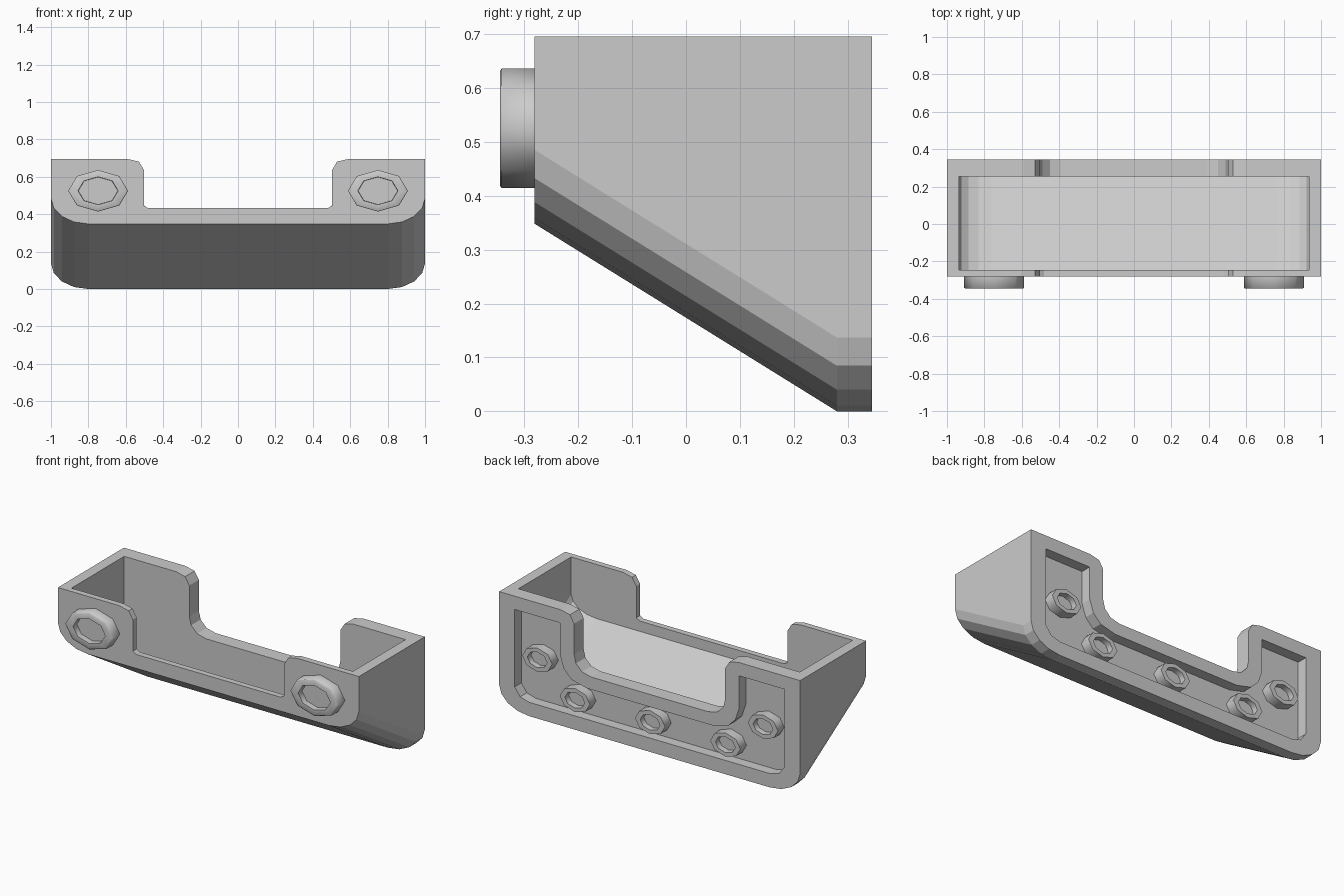
import bpy, bmesh, math

old = bpy.data.objects.get("Cube")
if old:
    bpy.data.objects.remove(old, do_unlink=True)

grey = bpy.data.materials.new("plain_grey")
grey.use_nodes = True
grey.diffuse_color = (0.6, 0.6, 0.6, 1)
grey.node_tree.nodes["Principled BSDF"].inputs["Base Color"].default_value = (0.6, 0.6, 0.6, 1)


def finish(name, bm):
    bmesh.ops.recalc_face_normals(bm, faces=bm.faces[:])
    mesh = bpy.data.meshes.new(name)
    bm.to_mesh(mesh)
    bm.free()
    mesh.materials.append(grey)
    obj = bpy.data.objects.new(name, mesh)
    bpy.context.collection.objects.link(obj)
    return obj


def mirrored(half):
    """Close a right-hand outline (bottom to top) with its mirror image."""
    return half + [(-x, z) for x, z in reversed(half)]


def loft(name, sections):
    """Skin a solid through (y, outline) sections."""
    bm = bmesh.new()
    rings = [[bm.verts.new((x, y, z)) for x, z in outline] for y, outline in sections]
    n = len(rings[0])
    for a, b in zip(rings, rings[1:]):
        for i in range(n):
            j = (i + 1) % n
            bm.faces.new((a[i], a[j], b[j], b[i]))
    bm.faces.new(rings[0])
    bm.faces.new(rings[-1])
    return finish(name, bm)


def tub(width, base, top, rx, rz):
    """Tub cross-section with rounded lower corners."""
    arc = [(width - rx + rx * math.sin(t), base + rz * (1 - math.cos(t)))
           for t in (math.pi / 2 * k / 4 for k in range(5))]
    return mirrored(arc + [(width, top)])


def cut(target, cutter):
    mod = target.modifiers.new("cut", 'BOOLEAN')
    mod.operation = 'DIFFERENCE'
    mod.solver = 'EXACT'
    mod.object = cutter
    bpy.context.view_layer.objects.active = target
    bpy.ops.object.modifier_apply(modifier=mod.name)
    bpy.data.objects.remove(cutter, do_unlink=True)


def prism(name, outline, y0, y1):
    return loft(name, [(y0, outline), (y1, outline)])


def boss(name, x, z, rx, rz, y, out, profile):
    """Eight-sided oval boss from a (radius, height) profile, closed at both ends."""
    bm = bmesh.new()
    rings = []
    for r, h in profile:
        rings.append([bm.verts.new((x + rx * r * math.cos(k * math.pi / 4), y + out * h,
                                    z + rz * r * math.sin(k * math.pi / 4))) for k in range(8)])
    for a, b in zip(rings, rings[1:]):
        for k in range(8):
            j = (k + 1) % 8
            bm.faces.new((a[k], a[j], b[j], b[k]))
    bm.faces.new(rings[0])
    bm.faces.new(rings[-1])
    obj = finish(name, bm)
    bpy.ops.object.select_all(action='DESELECT')
    obj.select_set(True)
    bpy.context.view_layer.objects.active = obj
    bpy.ops.object.shade_smooth_by_angle(angle=math.radians(62))


# Open tray with a sloping underside
body = loft("tray_body", [(y, tub(1, b, 0.695, 0.2, 0.137))
                          for y, b in ((-0.281, 0.348), (0.28, 0), (0.345, 0))])
cut(body, loft("cavity", [(y, tub(0.935, b, 0.9, 0.17, 0.1))
                          for y, b in ((-0.245, 0.37), (0.255, 0.058))]))

# Notches in the front and back walls
notch_top = [(0.502, 0.635), (0.53, 0.681), (0.59, 0.695), (0.59, 0.8)]
cut(body, prism("front_notch", mirrored([(0.48, 0.432), (0.502, 0.445)] + notch_top), -0.4, -0.21))
cut(body, prism("back_notch", mirrored([(0.39, 0.345), (0.45, 0.36), (0.49, 0.4), (0.502, 0.45)]
                                       + notch_top), 0.22, 0.45))

# Recessed panel on the back
cut(body, prism("back_recess", mirrored([
    (0.8, 0.083), (0.86, 0.1), (0.897, 0.15), (0.897, 0.615), (0.595, 0.615),
    (0.595, 0.42), (0.57, 0.345), (0.52, 0.295), (0.42, 0.27)]), 0.282, 0.45))

# Front bolts with hollow heads
for side, x in (("left", 0.748), ("right", -0.748)):
    boss(side + "_bolt", x, 0.525, 0.16, 0.111, -0.275, -1,
         [(1, 0), (1, 0.067), (0.96, 0.07), (0.67, 0.07), (0.66, 0.035)])

# Small hollow studs inside the back recess
for i, (x, z) in enumerate([(0.75, 0.35), (0.5, 0.175), (0, 0.175), (-0.5, 0.175), (-0.75, 0.35)]):
    boss("back_stud_%d" % (i + 1), x, z, 0.1, 0.071, 0.277, 1,
         [(1, 0), (1, 0.064), (0.66, 0.064), (0.65, 0.03)])
